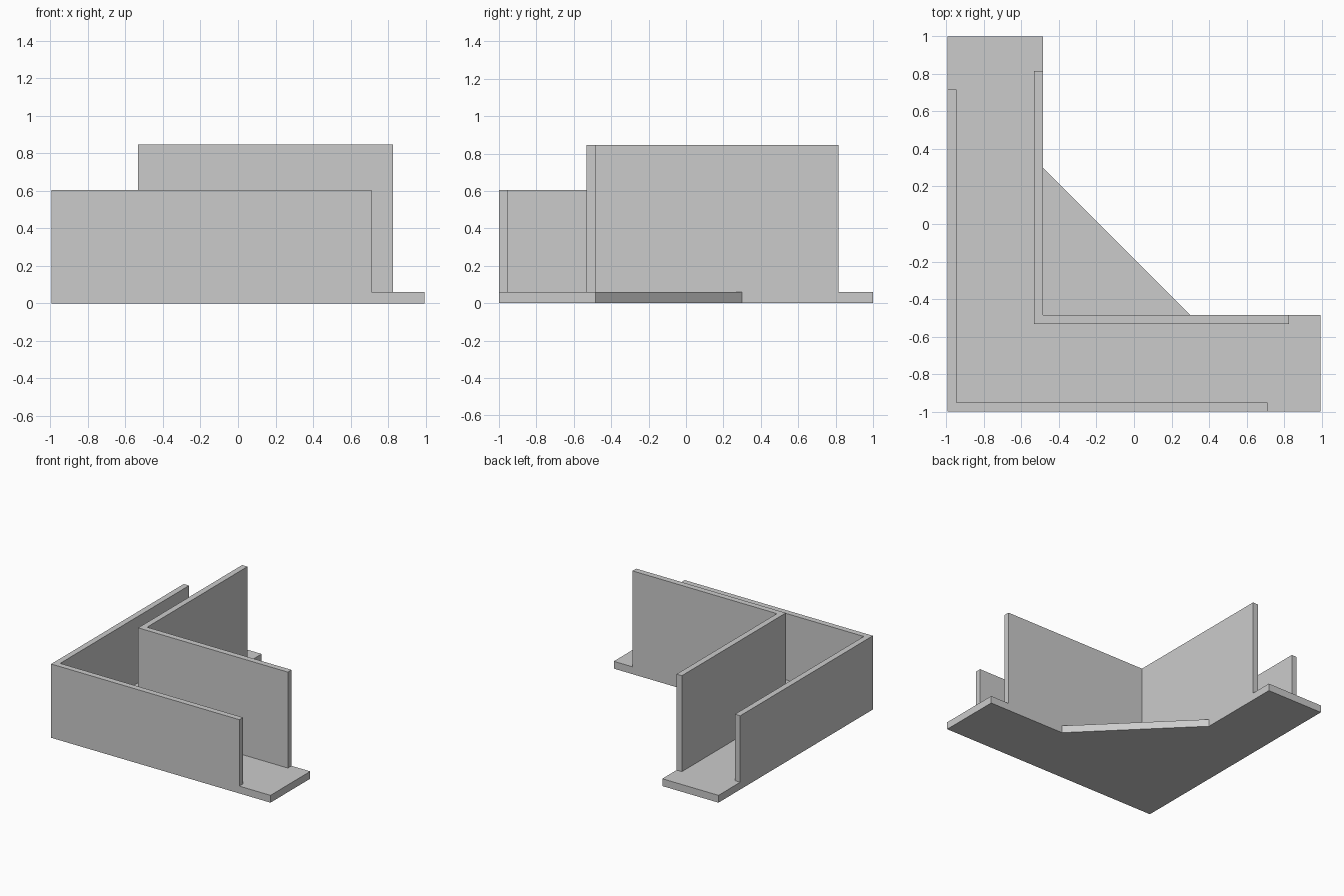
import bpy
import bmesh

cube = bpy.data.objects.get("Cube")
if cube:
    bpy.data.objects.remove(cube, do_unlink=True)

# Single plain grey
grey = bpy.data.materials.new("light_grey")
grey.use_nodes = True
colour = (0.6, 0.6, 0.6, 1)
grey.diffuse_color = colour
grey.node_tree.nodes["Principled BSDF"].inputs["Base Color"].default_value = colour

X0, Y0 = -0.995, -1.0     # outer corner
THICK = 0.048             # wall thickness
FLOOR = 0.06              # base plate thickness
INNER_X, INNER_Y = -0.485, -0.485   # inner edge of the base


def prism(name, outline, z0, z1):
    """Extrude a counter-clockwise outline from z0 to z1."""
    bm = bmesh.new()
    face = bm.faces.new([bm.verts.new((x, y, z0)) for x, y in outline])
    top = bmesh.ops.extrude_face_region(bm, geom=[face])["geom"]
    verts = [v for v in top if isinstance(v, bmesh.types.BMVert)]
    bmesh.ops.translate(bm, verts=verts, vec=(0, 0, z1 - z0))
    bmesh.ops.recalc_face_normals(bm, faces=bm.faces)
    mesh = bpy.data.meshes.new(name)
    bm.to_mesh(mesh)
    bm.free()
    mesh.materials.append(grey)
    obj = bpy.data.objects.new(name, mesh)
    bpy.context.collection.objects.link(obj)
    return obj


def corner_wall(name, x, y, end_x, end_y, top):
    """L-shaped wall with its outer corner at x, y."""
    outline = [(x, y), (end_x, y), (end_x, y + THICK),
               (x + THICK, y + THICK), (x + THICK, end_y), (x, end_y)]
    return prism(name, outline, FLOOR, top)


# L-shaped base plate with a diagonal gusset in the inner corner
prism("base_plate", [(X0, Y0), (-X0, Y0), (-X0, INNER_Y), (0.3, INNER_Y),
                     (INNER_X, 0.3), (INNER_X, -Y0), (X0, -Y0)], 0, FLOOR)

# Low outer wall and tall inner wall
corner_wall("outer_wall", X0, Y0, 0.712, 0.718, 0.605)
corner_wall("inner_wall", INNER_X - THICK, INNER_Y - THICK, 0.825, 0.815, 0.847)
